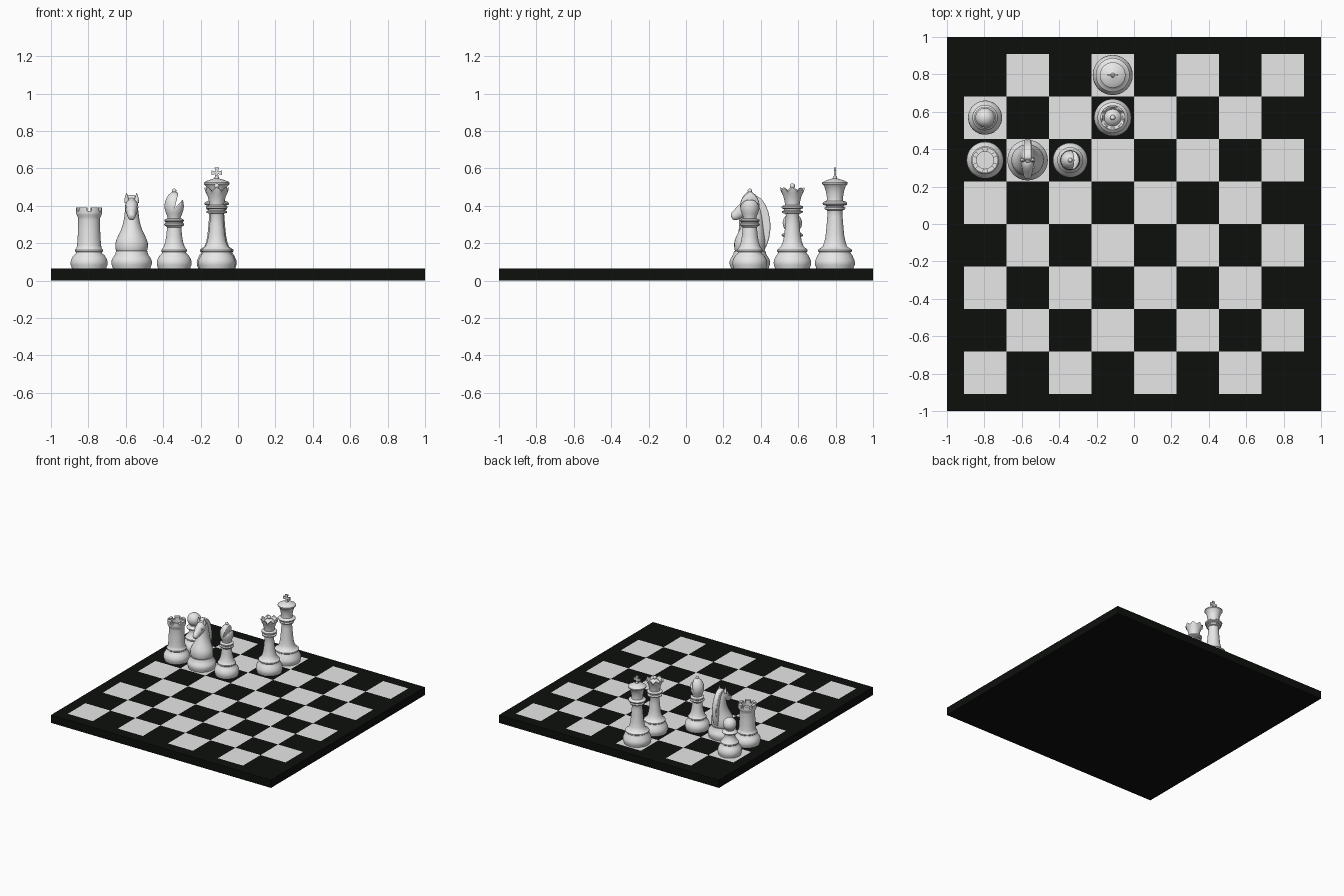
import bpy, bmesh, math
from mathutils import Vector

if "Cube" in bpy.data.objects:
    bpy.data.objects.remove(bpy.data.objects["Cube"])

Q = 0.2275          # size of one square
TOP = 0.064         # board thickness


def material(name, rgb):
    m = bpy.data.materials.new(name)
    m.diffuse_color = (*rgb, 1)
    m.use_nodes = True
    m.node_tree.nodes["Principled BSDF"].inputs["Base Color"].default_value = m.diffuse_color
    return m


LIGHT = material("light grey", (0.8, 0.8, 0.8))
BLACK = material("black", (0.004, 0.005, 0.004))


def cell(col, row):
    """Centre of a square, counted from the back left corner."""
    return ((col - 3.5) * Q, (3.5 - row) * Q, 0)


def finish(bm, name, loc=(0, 0, 0), mats=(LIGHT,), angle=40):
    bmesh.ops.recalc_face_normals(bm, faces=bm.faces)
    me = bpy.data.meshes.new(name)
    bm.to_mesh(me)
    bm.free()
    ob = bpy.data.objects.new(name, me)
    ob.location = loc
    bpy.context.collection.objects.link(ob)
    for m in mats:
        me.materials.append(m)
    if angle:
        bpy.ops.object.select_all(action='DESELECT')
        ob.select_set(True)
        bpy.context.view_layer.objects.active = ob
        bpy.ops.object.shade_smooth_by_angle(angle=math.radians(angle))
    return ob


def skin(bm, rings, caps=True):
    """Join closed rings of vertices (a ring of one vertex is a pole)."""
    for a, b in zip(rings, rings[1:]):
        n = max(len(a), len(b))
        for i in range(n):
            j = (i + 1) % n
            vs = [a[i % len(a)], a[j % len(a)], b[j % len(b)], b[i % len(b)]]
            bm.faces.new(list(dict.fromkeys(vs)))
    if caps:
        for r in (rings[0], rings[-1]):
            if len(r) > 2:
                bm.faces.new(r)


def lathe(name, pts, loc, n=48, lift=None):
    """Turn a (radius, z) profile; lift(k, angle) raises points of the rim."""
    bm = bmesh.new()
    rings = []
    for k, (r, z) in enumerate(pts):
        angs = [0] if r < 1e-5 else [2 * math.pi * i / n for i in range(n)]
        rings.append([bm.verts.new((r * math.cos(a), r * math.sin(a),
                                    z + (lift(k, a) if lift else 0))) for a in angs])
    skin(bm, rings)
    return finish(bm, name, loc)


def loft(name, secs, loc, n=16):
    """Elliptic sections (y, z, half x, vy, vz) where (vy, vz) is the other half axis."""
    bm = bmesh.new()
    rings = []
    for y, z, hx, vy, vz in secs:
        ang = [2 * math.pi * i / n for i in range(n)]
        rings.append([bm.verts.new((hx * math.cos(a), y + vy * math.sin(a),
                                    z + vz * math.sin(a))) for a in ang])
    skin(bm, rings)
    ob = finish(bm, name, loc, angle=60)
    ob.modifiers.new("smooth", 'SUBSURF').levels = 1
    return ob


def prism(name, outline, loc, axis, half):
    """Extrude a 2D outline (with z second) by +-half along x or y."""
    bm = bmesh.new()
    rings = [[bm.verts.new((s, a, z) if axis == 'x' else (a, s, z)) for a, z in outline]
             for s in (-half, half)]
    skin(bm, rings)
    return finish(bm, name, loc, angle=40)


def ball(r, zc, a0=-60, steps=10):
    out = []
    for i in range(steps + 1):
        a = math.radians(a0 + (90 - a0) * i / steps)
        out.append((max(r * math.cos(a), 0), zc + r * math.sin(a)))
    out[-1] = (0, zc + r)
    return out


def base(R, c):
    """Common turned foot: wide bulge sweeping up to a collar."""
    return [(0, TOP), (.93 * R, TOP), (.95 * R, .074), (.99 * R, .084), (R, .096), (.98 * R, .11),
            (.92 * R, .122), (.55 * R + .45 * c, .133), (c * 1.06, .147), (c * 1.05, .152),
            (c * 1.13, .157), (c * 1.13, .165), (c * 1.03, .171)]


# Board: one slab whose top is cut into the checker squares
bm = bmesh.new()
xs = [-1] + [(i - 4) * Q for i in range(9)] + [1]
grid = [[bm.verts.new((x, y, TOP)) for x in xs] for y in xs]
for j in range(10):
    for i in range(10):
        f = bm.faces.new((grid[j][i], grid[j][i + 1], grid[j + 1][i + 1], grid[j + 1][i]))
        inside = 0 < i < 9 and 0 < j < 9
        f.material_index = 1 if inside and (i + j) % 2 == 0 else 0
edge = (grid[0][:-1] + [r[-1] for r in grid[:-1]] + grid[-1][:0:-1] + [r[0] for r in grid[:0:-1]])
low = [bm.verts.new((v.co.x, v.co.y, 0)) for v in edge]
for i in range(len(edge)):
    j = (i + 1) % len(edge)
    bm.faces.new((edge[i], low[i], low[j], edge[j]))
bm.faces.new(low)
finish(bm, "board", mats=(BLACK, LIGHT), angle=0)

# Pawn
lathe("pawn", base(.091, .06) + [(.053, .182), (.042, .2), (.036, .222), (.04, .232), (.055, .238),
      (.058, .245), (.05, .253), (.032, .26)] + ball(.052, .308, -55), cell(0, 1))

# Rook with a hollow top and six merlons
rook = cell(0, 2)
lathe("rook", base(.099, .066) + [(.064, .19), (.061, .23), (.059, .28), (.058, .325), (.06, .34),
      (.067, .352), (.069, .36), (.069, .372), (.046, .372), (.046, .345), (0, .345)], rook)
bm = bmesh.new()
for k in range(6):
    mid = k * math.pi / 3
    rings = []
    for s in range(9):
        a = mid + math.radians(-20 + 5 * s)
        rings.append([bm.verts.new((r * math.cos(a), r * math.sin(a), z))
                      for r, z in ((.046, .37), (.069, .37), (.069, .392), (.046, .392))])
    skin(bm, rings)
finish(bm, "rook_merlons", rook)

# Knight: turned foot, chest and neck, head, ears and crest
knight = cell(1, 2)
lathe("knight_foot", [(0, TOP), (.1, TOP), (.103, .075), (.108, .088), (.108, .104), (.104, .116),
      (.096, .128), (.088, .142), (.084, .158), (0, .16)], knight)
loft("knight_body", [(0, .145, .084, .08, 0), (0, .165, .087, .084, 0), (0, .2, .092, .088, 0),
     (.003, .235, .077, .08, 0), (.012, .275, .055, .066, 0), (.02, .32, .043, .054, 0),
     (.022, .36, .038, .047, 0), (.018, .4, .034, .042, 0), (.01, .43, .026, .03, 0),
     (.008, .445, .01, .012, 0)], knight)
loft("knight_head", [(.03, .4, .03, -.02, .036), (.005, .398, .037, -.024, .04),
     (-.025, .386, .037, -.022, .036), (-.053, .366, .028, -.017, .028),
     (-.075, .35, .023, -.014, .024), (-.09, .341, .021, -.011, .02),
     (-.098, .336, .01, -.006, .01)], knight)
for side, word in ((-1, "left"), (1, "right")):
    loft(word + "_ear", [(0, .41, .016, .014, 0), (0, .435, .013, .012, 0),
         (-.003, .455, .007, .006, 0), (-.004, .47, .001, .001, 0)],
         Vector(knight) + Vector((side * .027, 0, 0)), 8)
    loft(word + "_eye", [(-.04, .385, .004, .004, 0), (-.04, .392, .009, .01, 0),
         (-.04, .4, .004, .004, 0)], Vector(knight) + Vector((side * .03, 0, 0)), 8)
mane = prism("knight_mane", [(-.005, .44), (.01, .458), (.035, .455), (.062, .437), (.085, .405),
             (.1, .365), (.109, .32), (.11, .275), (.103, .225), (.088, .18), (.06, .17), (.06, .22),
             (.066, .27), (.062, .33), (.045, .39), (.02, .42)], knight, 'x', .02)
bev = mane.modifiers.new("round", 'BEVEL')
bev.width, bev.segments = .007, 2

# Bishop with a slanted notch cut into the head
bishop = cell(2, 2)
lathe("bishop_body", base(.093, .061) + [(.055, .185), (.047, .21), (.042, .24), (.038, .285),
      (.042, .29), (.053, .296), (.054, .303), (.046, .309), (.046, .313), (.052, .318), (.052, .325),
      (.038, .333), (0, .333)], bishop)
head = lathe("bishop_head", [(0, .33), (.034, .33), (.036, .342), (.044, .36), (.05, .38),
             (.052, .4), (.049, .422), (.041, .443), (.029, .46), (.014, .473), (0, .476)], bishop)
cutter = prism("notch_cutter", [(.002, .385), (.07, .46), (.035, .52)], bishop, 'y', .1)
cutter.hide_render = True
cut = head.modifiers.new("notch", 'BOOLEAN')
cut.object, cut.solver = cutter, 'EXACT'
bpy.context.view_layer.objects.active = head
bpy.ops.object.modifier_apply(modifier="notch")
bpy.data.objects.remove(cutter)
lathe("bishop_finial", [(0, .468)] + ball(.012, .48, -80), bishop, 24)

# Queen with an eight-pointed crown
queen = cell(3, 1)
lathe("queen_body", base(.1, .072) + [(.06, .184), (.05, .21), (.043, .25), (.038, .3), (.035, .35),
      (.038, .358), (.055, .363), (.056, .371), (.044, .376), (.044, .382), (.058, .388), (.058, .397),
      (.04, .404), (0, .404)], queen)
lathe("queen_crown", [(0, .4), (.038, .4), (.041, .42), (.048, .45), (.058, .47), (.066, .478),
      (.056, .476), (.045, .466), (.04, .472), (.03, .484), (.014, .493), (0, .496)], queen, 64,
      lambda k, a: .02 * abs(math.cos(4 * a)) ** 1.5 if k in (5, 6) else 0)
lathe("queen_finial", [(0, .486)] + ball(.014, .506, -80), queen, 24)

# King with a flared crown and a thin cross
king = cell(3, 0)
lathe("king_body", base(.107, .08) + [(.066, .182), (.057, .205), (.05, .24), (.045, .29),
      (.041, .34), (.039, .368), (.042, .376), (.054, .381), (.056, .39), (.047, .395), (.047, .4),
      (.064, .406), (.066, .415), (.058, .422), (.044, .427), (.043, .445), (.048, .475),
      (.057, .505), (.068, .516), (.068, .525), (.06, .53), (.045, .537), (.025, .543), (.012, .547),
      (.011, .555), (.006, .561), (0, .561)], king)
arm = []
for k in range(4):      # flared arm repeated around the centre of the cross
    c, s = round(math.cos(k * math.pi / 2)), round(math.sin(k * math.pi / 2))
    for u, v in ((.007, -.007), (.029, -.012), (.029, .012)):
        arm.append((u * c - v * s, .577 + u * s + v * c))
prism("king_cross", arm, king, 'y', .006)
